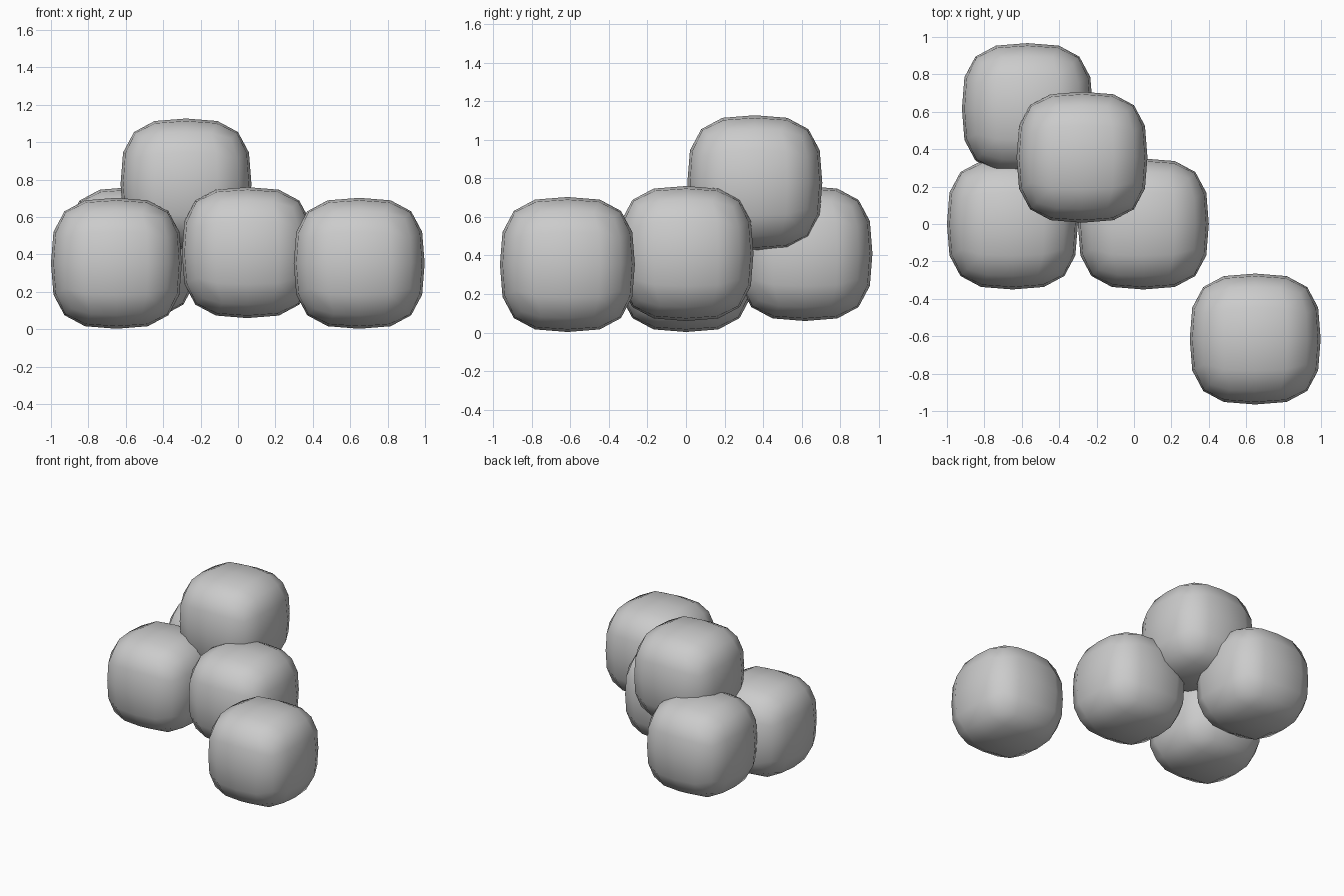
import bpy, bmesh

if "Cube" in bpy.data.objects:
    bpy.data.objects.remove(bpy.data.objects["Cube"])

HALF = 0.35   # half width of one lump


def lump(name, centre):
    # Rounded cube: 4x4 faces per side, pulled onto a boxy ball
    bm = bmesh.new()
    bmesh.ops.create_cube(bm, size=2)
    bmesh.ops.subdivide_edges(bm, edges=bm.edges[:], cuts=3, use_grid_fill=True)
    for v in bm.verts:
        v.co *= HALF / sum(abs(c) ** 3 for c in v.co) ** (1 / 3)
    for f in bm.faces:
        f.smooth = True
    mesh = bpy.data.meshes.new(name)
    bm.to_mesh(mesh)
    bm.free()
    ob = bpy.data.objects.new(name, mesh)
    ob.location = centre
    bpy.context.collection.objects.link(ob)


# Heap of three with one on top
lump("left_lump", (-0.65, 0.0, 0.353))
lump("middle_lump", (0.05, 0.0, 0.41))
lump("back_lump", (-0.57, 0.617, 0.41))
lump("top_lump", (-0.278, 0.357, 0.777))

# Stray lump lying in front
lump("stray_lump", (0.648, -0.615, 0.353))
